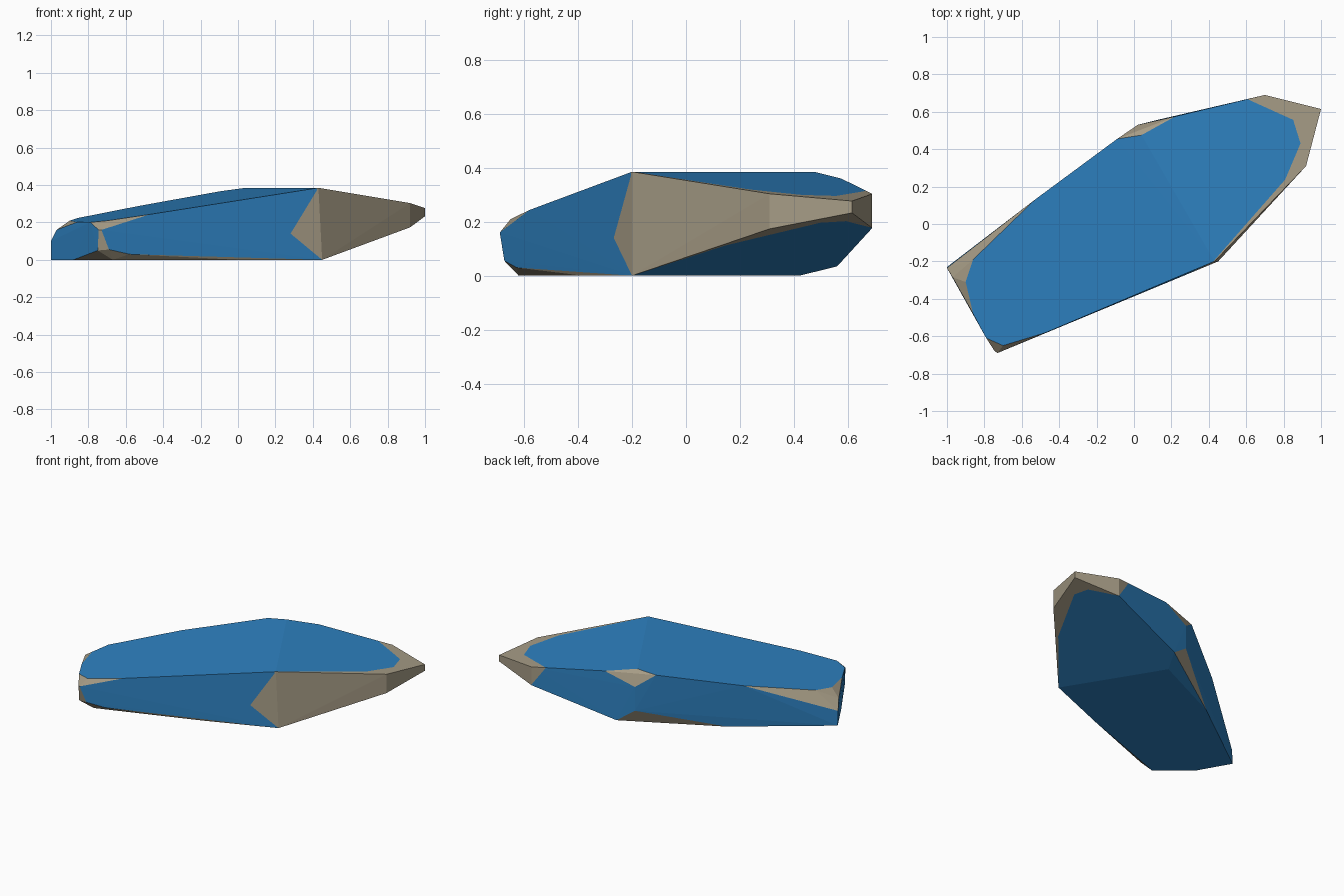
import bpy, bmesh
from mathutils import Vector

if "Cube" in bpy.data.objects:
    bpy.data.objects.remove(bpy.data.objects["Cube"])


def material(name, rgb):
    m = bpy.data.materials.new(name)
    m.diffuse_color = (*rgb, 1)
    m.use_nodes = True
    m.node_tree.nodes["Principled BSDF"].inputs["Base Color"].default_value = m.diffuse_color
    return m


# Upper surface: two slopes falling away from a ridge
def top(x, y):
    d = (x - .43) * .865 + (y + .2) * .503
    return .385 - (.12 * d if d > 0 else -.146 * d)


# Underside: flat on the left, rising towards the right end
def under(x, y):
    return .26 * max(0, (x - .45) * .853 + (y + .2) * .523)


top_rim = [(.43, -.2), (.92, .31), (1, .615), (.7, .69), (.22, .575), (.04, .475),
           (-.09, .455), (-.53, .13), (-.86, -.19), (-.9, -.31), (-.86, -.48),
           (-.79, -.61), (-.7, -.65), (-.47, -.58)]
bottom_rim = [(.45, -.2), (.92, .31), (1, .615), (.7, .69), (.14, .56), (.07, .42),
              (-.44, .18), (-1, -.23), (-.88, -.44), (-.67, -.62), (0, -.38)]
# Chipped corners between the rims
corners = [(.02, .53, .285), (.02, .53, .12), (-1, -.235, .10), (-.97, -.285, .16),
           (-.745, -.68, .16), (-.73, -.69, .16), (-.75, -.665, .05),
           (-.69, -.673, .055), (-.58, -.627, .03)]

bm = bmesh.new()
for x, y in top_rim:
    bm.verts.new((x, y, top(x, y)))
for x, y in bottom_rim:
    bm.verts.new((x, y, under(x, y)))
for p in corners:
    bm.verts.new(p)
hull = bmesh.ops.convex_hull(bm, input=bm.verts[:])
loose = [v for v in bm.verts if not v.link_faces]
bmesh.ops.delete(bm, geom=loose, context='VERTS')
bm.normal_update()

# Slanted chips and the narrow front corner strip are worn stone
for f in bm.faces:
    n = f.normal
    if .2 < abs(n.z) < .93 or (n.x < -.2 and n.y < -.7):
        f.material_index = 1


# Cut a plane through three points, with its normal facing the given point
def cut(a, b, c, toward):
    a, b, c = Vector(a), Vector(b), Vector(c)
    n = (b - a).cross(c - a).normalized()
    if n.dot(Vector(toward) - a) < 0:
        n = -n
    bmesh.ops.bisect_plane(bm, geom=bm.verts[:] + bm.edges[:] + bm.faces[:],
                           plane_co=a, plane_no=n, dist=1e-5)
    return lambda p: n.dot(p - a) > 0


# Worn right end, outside a faceted boundary
tip = (1.5, 1, .25)
end_tests = [
    cut((.6, .665, .325), (.85, .555, .3), (.7, .69, .18), tip),
    cut((.85, .555, .3), (.89, .43, .3), (.897, .53, .195), tip),
    cut((.89, .43, .3), (.81, .24, .325), (.84, .36, .145), (1.5, .3, .25)),
    cut((.81, .24, .325), (.6, 0, .35), (.45, -.2, 0), (1.5, 0, .2)),
]
# Worn triangle at the right of the front wall
inner, normal = Vector((.28, -.265, .14)), Vector((.39, -.92, 0))
wedge_tests = [cut(inner, p, inner + normal, (.44, -.2, .15))
               for p in ((.43, -.2, .385), (.45, -.2, 0))]

bm.normal_update()
for f in bm.faces:
    c = f.calc_center_median()
    on_front = c.y < -.19 and f.normal.y < -.5
    if any(t(c) for t in end_tests) or (on_front and all(t(c) for t in wedge_tests)):
        f.material_index = 1

mesh = bpy.data.meshes.new("faceted_stone")
bm.to_mesh(mesh)
bm.free()
mesh.materials.append(material("blue", (.027, .22, .53)))
mesh.materials.append(material("worn beige", (.38, .33, .235)))
stone = bpy.data.objects.new("faceted_stone", mesh)
bpy.context.collection.objects.link(stone)
